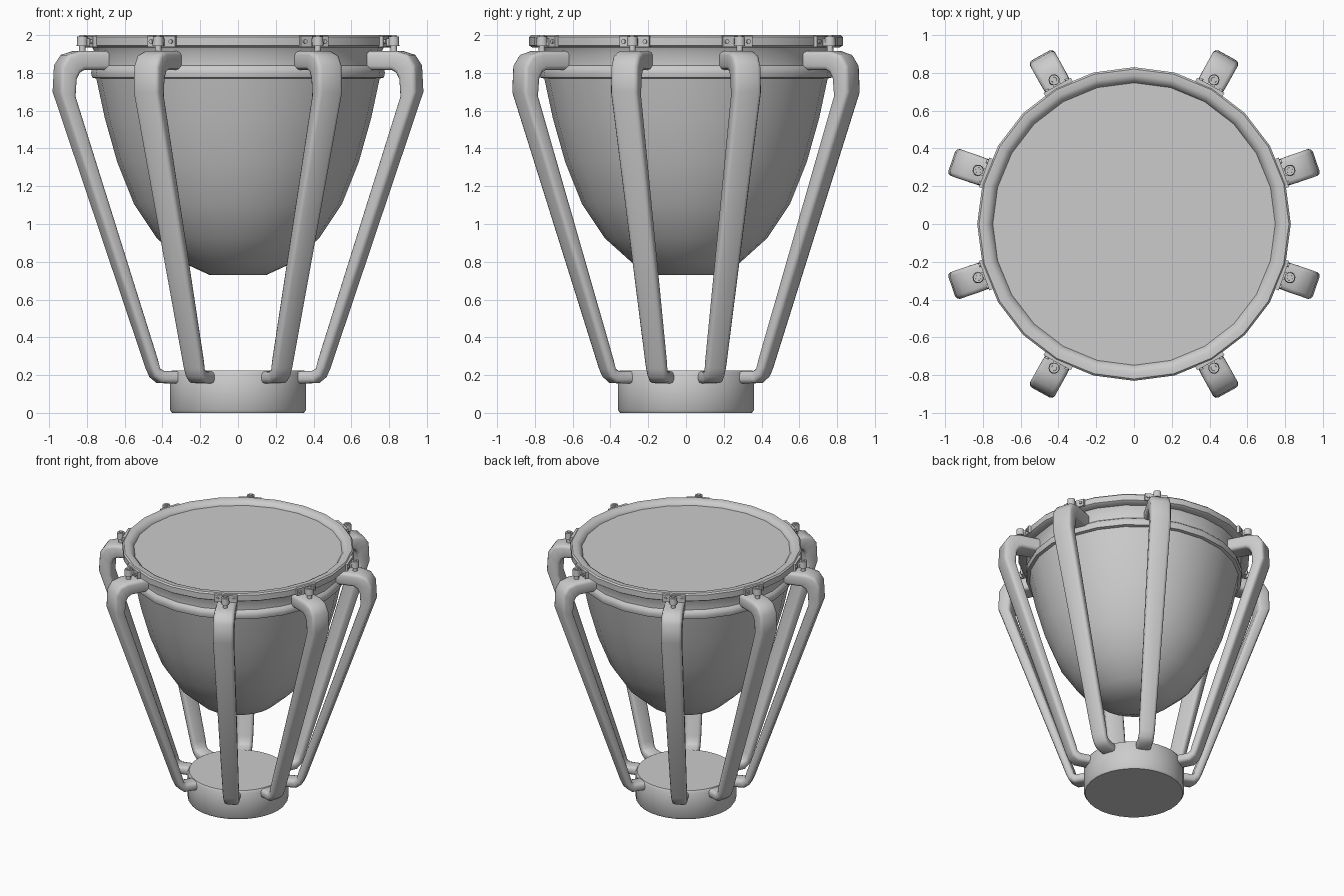
import bpy, bmesh, math
from mathutils import Matrix, Vector

if "Cube" in bpy.data.objects:
    bpy.data.objects.remove(bpy.data.objects["Cube"])


def finish(bm, name, angle=40):
    bmesh.ops.recalc_face_normals(bm, faces=bm.faces)
    me = bpy.data.meshes.new(name)
    bm.to_mesh(me)
    bm.free()
    ob = bpy.data.objects.new(name, me)
    bpy.context.collection.objects.link(ob)
    bpy.ops.object.select_all(action='DESELECT')
    ob.select_set(True)
    bpy.context.view_layer.objects.active = ob
    bpy.ops.object.shade_smooth_by_angle(angle=math.radians(angle))
    return ob


def skin(bm, rings, closed=False):
    n = len(rings[0])
    pairs = list(zip(rings, rings[1:])) + ([(rings[-1], rings[0])] if closed else [])
    for a, b in pairs:
        for i in range(n):
            j = (i + 1) % n
            bm.faces.new((a[i], a[j], b[j], b[i]))
    if not closed:
        bm.faces.new(rings[0])
        bm.faces.new(rings[-1])


def lathe(name, profile, n, closed=False, angle=40):
    bm = bmesh.new()
    rings = [[bm.verts.new((r * math.cos(math.tau * i / n), r * math.sin(math.tau * i / n), z))
              for i in range(n)] for r, z in profile]
    skin(bm, rings, closed)
    return finish(bm, name, angle)


# Base drum
lathe("base", [(0.35, 0), (0.36, 0.015), (0.36, 0.21), (0.35, 0.225)], 32)

# Kettle bowl with collar and bead
lathe("bowl", [(0.15, 0.73), (0.28, 0.79), (0.43, 0.925), (0.55, 1.105), (0.64, 1.33),
               (0.705, 1.56), (0.75, 1.77), (0.772, 1.775), (0.778, 1.80), (0.772, 1.825),
               (0.755, 1.84), (0.755, 1.90), (0.775, 1.94)], 24)

# Hoop and drum head
lathe("hoop", [(0.815, 1.935), (0.83, 1.945), (0.83, 1.99), (0.82, 2.0), (0.785, 2.0),
               (0.765, 1.99), (0.745, 1.965), (0.745, 1.935)], 24, closed=True)
lathe("drum_head", [(0.75, 1.945), (0.75, 1.968)], 24)

# Leg side profile: outer (r, z), inner (r, z), width
SECTIONS = [((0.73, 1.915), (0.73, 1.815), 0.14), ((0.91, 1.915), (0.88, 1.815), 0.15),
            ((0.975, 1.895), (0.905, 1.80), 0.15), ((1.012, 1.84), (0.922, 1.765), 0.15),
            ((1.02, 1.70), (0.928, 1.675), 0.15), ((0.505, 0.235), (0.46, 0.28), 0.115),
            ((0.485, 0.19), (0.447, 0.235), 0.11), ((0.445, 0.158), (0.425, 0.222), 0.11),
            ((0.34, 0.155), (0.34, 0.22), 0.11)]


def make_leg(name, rot):
    bm = bmesh.new()
    rings = []
    for o, i, w in SECTIONS:
        o, i = Vector((o[0], 0, o[1])), Vector((i[0], 0, i[1]))
        mid, half = (o + i) / 2, (o - i) / 2
        ring = []
        for cx, cy, a0 in ((1, 1, 0), (-1, 1, 90), (-1, -1, 180), (1, -1, 270)):
            for k in range(3):
                a = math.radians(a0 + 45 * k)
                c = 0.022
                y = cy * (w / 2 - c) + c * math.sin(a)
                h = cx * (half.length - c) + c * math.cos(a)
                ring.append(bm.verts.new(rot @ (mid + half.normalized() * h + Vector((0, y, 0)))))
        rings.append(ring)
    skin(bm, rings)
    finish(bm, name, 50)


def cyl(bm, rot, pos, r, h, sideways=False):
    m = rot @ Matrix.Translation(pos)
    if sideways:
        m = m @ Matrix.Rotation(math.pi / 2, 4, 'Y')
    bmesh.ops.create_cone(bm, cap_ends=True, segments=12, radius1=r, radius2=r * 0.9,
                          depth=h, matrix=m)


def make_clamp(name, rot):
    bm = bmesh.new()
    # plate
    bmesh.ops.create_cube(bm, size=1, matrix=rot @ Matrix.Translation((0.828, 0, 1.966))
                          @ Matrix.Diagonal((0.022, 0.165, 0.056, 1)))
    # lug block holding the screw
    bmesh.ops.create_cube(bm, size=1, matrix=rot @ Matrix.Translation((0.85, 0, 1.963))
                          @ Matrix.Diagonal((0.04, 0.04, 0.04, 1)))
    # tuning screw
    cyl(bm, rot, (0.872, 0, 1.968), 0.03, 0.05)
    cyl(bm, rot, (0.872, 0, 1.992), 0.016, 0.016)
    cyl(bm, rot, (0.872, 0, 1.925), 0.018, 0.05)
    # rivets
    for s in (-1, 1):
        cyl(bm, rot, (0.84, s * 0.06, 1.966), 0.012, 0.016, True)
    finish(bm, name)


# Eight legs with their clamps
for k, deg in enumerate((19, 61, 119, 161, 199, 241, 299, 341)):
    rot = Matrix.Rotation(math.radians(deg), 4, 'Z')
    make_leg(f"leg_{k + 1}", rot)
    make_clamp(f"clamp_{k + 1}", rot)
